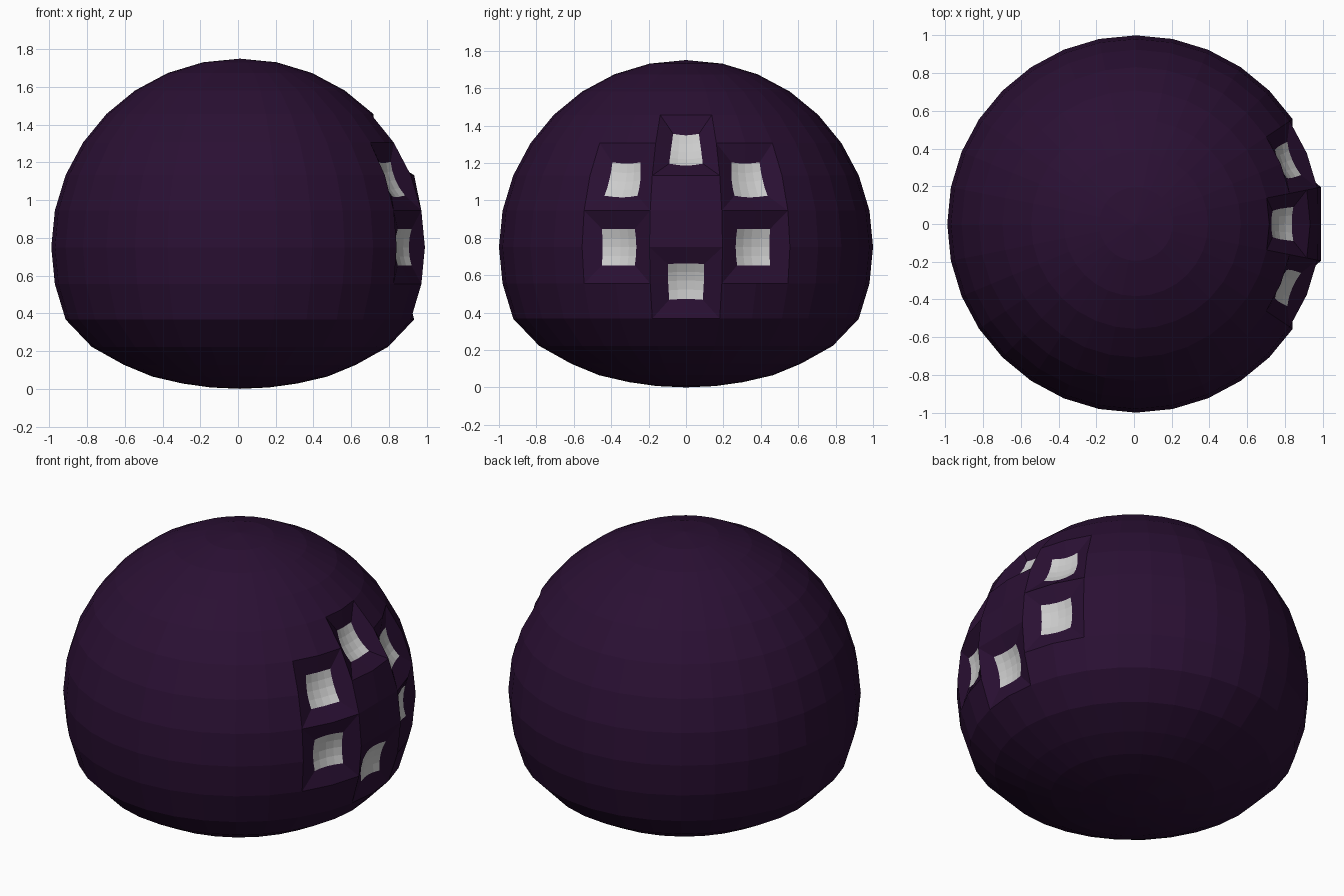
import bpy, bmesh, math
from mathutils import Vector

if "Cube" in bpy.data.objects:
    bpy.data.objects.remove(bpy.data.objects["Cube"])

SEG = 32
STEP = 2 * math.pi / SEG
CX, CZ = 0.01, 0.75


def material(name, color):
    m = bpy.data.materials.new(name)
    m.diffuse_color = (*color, 1)
    m.use_nodes = True
    m.node_tree.nodes["Principled BSDF"].inputs["Base Color"].default_value = m.diffuse_color
    return m


# Profile: round dome above, flattened belly below
profile = [(math.cos(i * STEP), CZ + math.sin(i * STEP)) for i in range(7, -3, -1)]
profile += [(0.785, 0.222), (0.615, 0.127), (0.465, 0.065), (0.305, 0.028), (0.155, 0.007)]

bm = bmesh.new()
rings = [[bm.verts.new((CX + r * math.cos(s * STEP), r * math.sin(s * STEP), z))
          for s in range(SEG)] for r, z in profile]
top = bm.verts.new((CX, 0, CZ + 1))
bottom = bm.verts.new((CX, 0, 0))
for s in range(SEG):
    n = (s + 1) % SEG
    bm.faces.new((top, rings[0][s], rings[0][n]))
    bm.faces.new((bottom, rings[-1][n], rings[-1][s]))
    for a, b in zip(rings, rings[1:]):
        bm.faces.new((a[s], b[s], b[n], a[n]))
bm.normal_update()

# Six eyes, each replacing the four faces around one vertex: (ring above equator, segment)
eyes = [(3, 0), (2, 2), (2, -2), (0, 2), (0, -2), (-1, 0)]
patches = []
for ring, seg in eyes:
    v = rings[7 - ring][seg % SEG]
    patches.append((v.co.copy(), list(v.link_faces)))

# Slightly flattened area between the eyes
for ring in (0, 1):
    rings[7 - ring][0].co.x -= 0.02

# Sunken concave sockets
for centre, faces in patches:
    normal = (centre - Vector((CX, 0, CZ))).normalized()
    bmesh.ops.inset_region(bm, faces=faces, thickness=0.0, use_even_offset=False)
    inner = {e for f in faces for e in f.edges}
    res = bmesh.ops.subdivide_edges(bm, edges=list(inner), cuts=1, use_grid_fill=True)
    patch = {f for f in faces if f.is_valid}
    patch |= {g for g in res["geom_inner"] if isinstance(g, bmesh.types.BMFace)}
    corners = {v for e in inner if e.is_valid for v in e.verts}
    corners |= {g for g in res["geom_inner"] if isinstance(g, bmesh.types.BMVert)}
    corners |= {v for f in patch for v in f.verts}
    for v in corners:
        d = v.co - centre
        flat = (d - normal * d.dot(normal)) * 0.5
        v.co = centre + flat + normal * (-0.088 + 1.8 * flat.length_squared)
    for f in bm.faces:
        if all(v in corners for v in f.verts):
            f.material_index = 1

bmesh.ops.recalc_face_normals(bm, faces=bm.faces)
mesh = bpy.data.meshes.new("body_with_eyes")
bm.to_mesh(mesh)
bm.free()
mesh.materials.append(material("dark_purple", (0.023, 0.005, 0.033)))
mesh.materials.append(material("white", (0.8, 0.8, 0.8)))
body = bpy.data.objects.new("body_with_eyes", mesh)
bpy.context.collection.objects.link(body)
